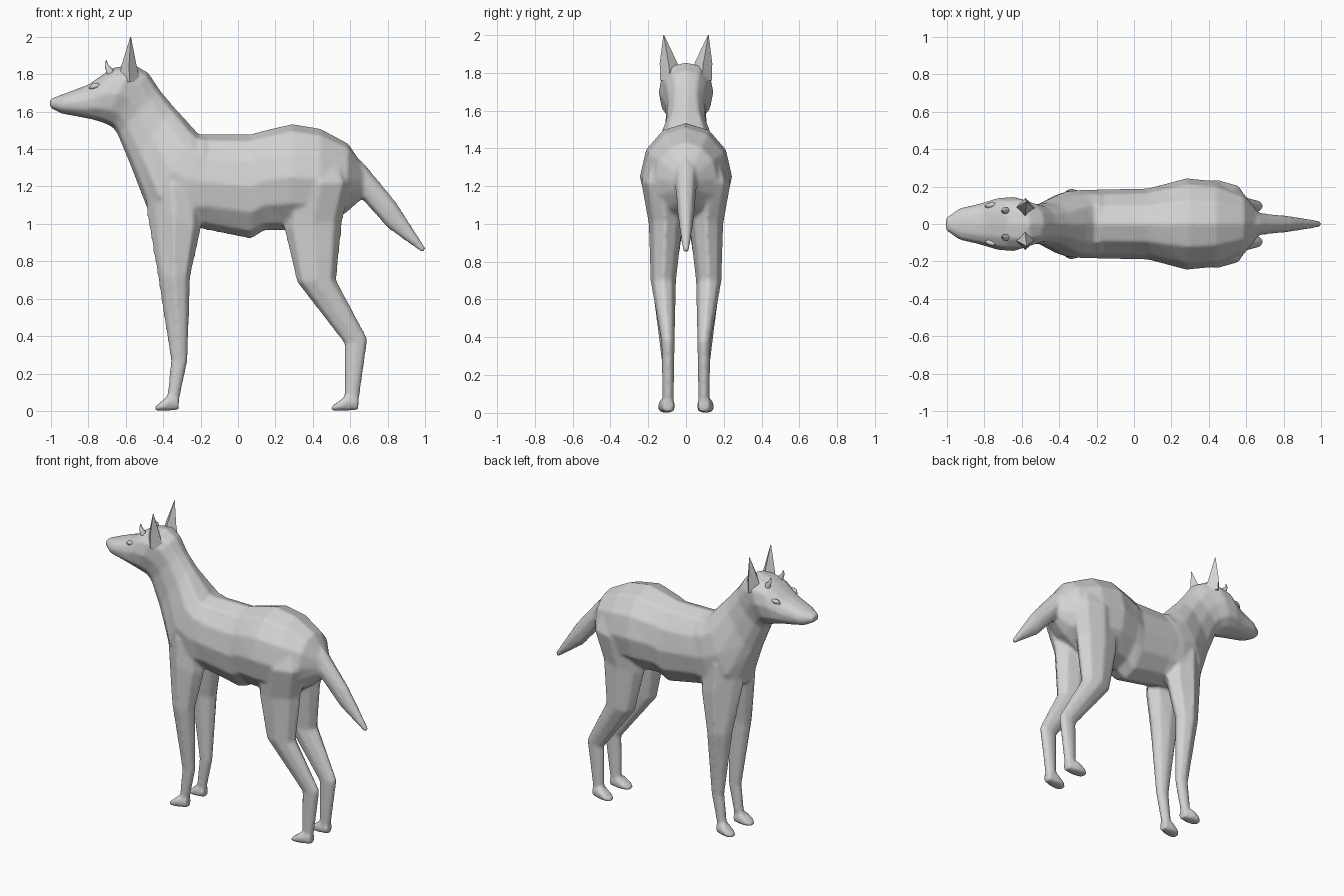
import bpy, bmesh, math
from mathutils import Vector

grey = bpy.data.materials.new("light grey")
grey.diffuse_color = (0.65, 0.65, 0.65, 1)


def power(v, e):
    return math.copysign(abs(v) ** e, v)


def loft(name, rings, sides=10, e=1.0, side=1, angle=60):
    """Skin rings of (x1, z1, x2, z2, y centre, y half width, inward taper at point 1)."""
    bm = bmesh.new()
    loops = []
    for x1, z1, x2, z2, yc, hw, *taper in rings:
        a, b = Vector((x1, 0, z1)), Vector((x2, 0, z2))
        mid, half = (a + b) / 2, (a - b) / 2
        k = taper[0] if taper else 0
        loop = []
        for i in range(sides):
            t = 2 * math.pi * i / sides
            p = mid + half * power(math.cos(t), e)
            p.y = side * (yc + hw * power(math.sin(t), e)) * (1 - k * max(0, math.cos(t)))
            loop.append(bm.verts.new(p))
        loops.append(loop)
    for r, s in zip(loops, loops[1:]):
        for i in range(sides):
            j = (i + 1) % sides
            bm.faces.new((r[i], r[j], s[j], s[i]))
    bm.faces.new(loops[0])
    bm.faces.new(loops[-1])
    bmesh.ops.recalc_face_normals(bm, faces=bm.faces)
    mesh = bpy.data.meshes.new(name)
    bm.to_mesh(mesh)
    bm.free()
    mesh.materials.append(grey)
    obj = bpy.data.objects.new(name, mesh)
    bpy.context.collection.objects.link(obj)
    bpy.ops.object.select_all(action='DESELECT')
    obj.select_set(True)
    bpy.context.view_layer.objects.active = obj
    bpy.ops.object.shade_smooth_by_angle(angle=math.radians(angle))
    return obj


# Hindquarters and torso, rounder section (top point, bottom point, half width)
torso = [
    (0.67, 1.31, 0.67, 1.14, 0, 0.06),
    (0.59, 1.43, 0.58, 1.06, 0, 0.165),
    (0.44, 1.51, 0.44, 0.97, 0, 0.23),
    (0.29, 1.535, 0.27, 0.965, 0, 0.245),
    (0.12, 1.495, 0.14, 0.965, 0, 0.205),
    (0.07, 1.48, 0.07, 0.92, 0, 0.19),
    (-0.21, 1.48, -0.20, 0.975, 0, 0.185),
]
# Chest, neck and head, boxier section
neck_head = [
    (-0.18, 1.48, -0.18, 0.98, 0, 0.18),
    (-0.21, 1.48, -0.30, 0.99, 0, 0.185),
    (-0.25, 1.525, -0.47, 1.04, 0, 0.175),
    (-0.35, 1.635, -0.57, 1.30, 0, 0.115),
    (-0.42, 1.72, -0.645, 1.48, 0, 0.105),
    (-0.48, 1.81, -0.67, 1.515, 0, 0.12),
    (-0.56, 1.855, -0.72, 1.54, 0, 0.145),
    (-0.67, 1.835, -0.78, 1.558, 0, 0.14),
    (-0.80, 1.745, -0.85, 1.572, 0, 0.11),
    (-0.92, 1.70, -0.945, 1.59, 0, 0.085),
    (-1.005, 1.668, -1.005, 1.622, 0, 0.034),
]
skin = [loft("body", torso, sides=12), loft("neck_head", neck_head, sides=12, e=0.85)]

# Tail
skin.append(loft("tail", [
    (0.58, 1.40, 0.58, 1.12, 0, 0.08),
    (0.67, 1.33, 0.665, 1.13, 0, 0.06),
    (0.845, 1.118, 0.80, 0.977, 0, 0.044),
    (1.005, 0.868, 0.987, 0.845, 0, 0.017),
], sides=8))

for s, label in ((-1, "right"), (1, "left")):
    # Legs, from inside the body to the ankle (front point, back point)
    skin.append(loft(label + "_front_leg", [
        (-0.46, 1.40, -0.22, 1.40, 0.08, 0.05, 0.35),
        (-0.50, 1.20, -0.20, 1.20, 0.095, 0.085, 0.35),
        (-0.487, 1.05, -0.195, 0.98, 0.10, 0.09, 0.35),
        (-0.43, 0.72, -0.253, 0.72, 0.12, 0.066, 0.15),
        (-0.36, 0.27, -0.268, 0.27, 0.095, 0.034),
        (-0.38, 0.07, -0.313, 0.06, 0.095, 0.029),
    ], sides=8, side=s))
    skin.append(loft(label + "_hind_leg", [
        (0.36, 1.40, 0.54, 1.38, 0.10, 0.07),
        (0.27, 1.22, 0.61, 1.22, 0.125, 0.113),
        (0.245, 0.98, 0.56, 1.02, 0.108, 0.09),
        (0.313, 0.69, 0.527, 0.70, 0.12, 0.068),
        (0.568, 0.36, 0.695, 0.385, 0.095, 0.036),
        (0.568, 0.05, 0.647, 0.05, 0.095, 0.03),
    ], sides=8, side=s))
    # Feet, heel to toe
    for name, x in (("_front_foot", -0.317), ("_hind_foot", 0.643)):
        k = 1.0 if x < 0 else 1.15
        skin.append(loft(label + name, [
            (x, 0.075, x, 0.005, 0.095, 0.03),
            (x - 0.06 * k, 0.08, x - 0.06 * k, 0.0, 0.102, 0.046),
            (x - 0.10 * k, 0.045, x - 0.10 * k, 0.0, 0.106, 0.043),
            (x - 0.127 * k, 0.022, x - 0.127 * k, 0.0, 0.106, 0.022),
        ], sides=8, e=0.7, side=s, angle=45))
    # Wide, thin ears
    loft(label + "_ear", [
        (-0.64, 1.76, -0.52, 1.76, 0.082, 0.056),
        (-0.622, 1.85, -0.543, 1.85, 0.092, 0.047),
        (-0.576, 2.0, -0.572, 2.0, 0.118, 0.002),
    ], sides=4, side=s, angle=40)
    # Small hooked horns
    loft(label + "_horn", [
        (-0.70, 1.80, -0.66, 1.80, 0.072, 0.018),
        (-0.71, 1.832, -0.668, 1.828, 0.072, 0.018),
        (-0.712, 1.855, -0.692, 1.848, 0.070, 0.009),
        (-0.706, 1.877, -0.704, 1.877, 0.068, 0.001),
    ], sides=6, side=s)
    # Almond eyes
    loft(label + "_eye", [
        (-0.797, 1.727, -0.795, 1.722, 0.094, 0.004),
        (-0.780, 1.750, -0.776, 1.719, 0.098, 0.014),
        (-0.756, 1.754, -0.754, 1.724, 0.104, 0.014),
        (-0.738, 1.747, -0.737, 1.742, 0.108, 0.004),
    ], sides=8, side=s)

# Fuse torso, neck, tail, legs and feet into one continuous smooth skin
bpy.ops.object.select_all(action='DESELECT')
for obj in skin:
    obj.select_set(True)
body = skin[0]
bpy.context.view_layer.objects.active = body
bpy.ops.object.join()
fuse = body.modifiers.new("fuse", 'REMESH')
fuse.mode = 'VOXEL'
fuse.voxel_size = 0.011
fuse.use_smooth_shade = True
relax = body.modifiers.new("relax", 'SMOOTH')
relax.factor = 0.5
relax.iterations = 5
